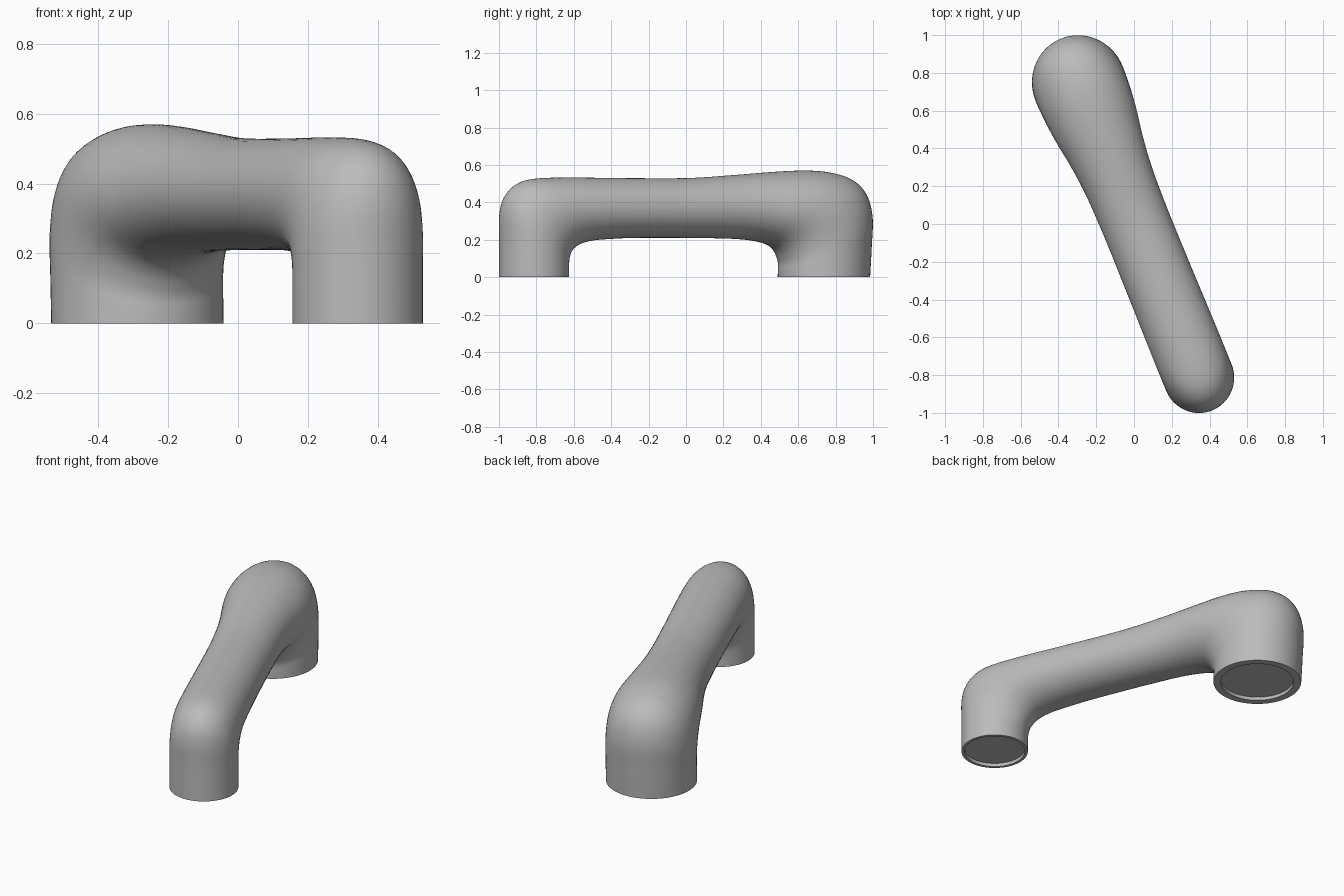
import bpy, bmesh, math
from mathutils import Vector

cube = bpy.data.objects.get("Cube")
if cube:
    bpy.data.objects.remove(cube, do_unlink=True)

# Single grey finish
grey = bpy.data.materials.new("satin grey")
grey.use_nodes = True
colour = (0.5, 0.5, 0.5, 1)
grey.diffuse_color = colour
grey.node_tree.nodes["Principled BSDF"].inputs["Base Color"].default_value = colour

# Frame of the handle: from the front foot towards the back foot
START = Vector((0.343, -0.812, 0))
END = Vector((-0.288, 0.737, 0))
ALONG = (END - START).normalized()
SIDE = Vector((-ALONG.y, ALONG.x, 0))
SEGMENTS = 64
STEPS = 6

# Sections: outer distance, outer height, inner distance, inner height, half width
SECTIONS = [
    (-.187, 0, .187, 0, .187),
    (-.187, .2, .187, .06, .187),
    (-.187, .34, .193, .105, .187),
    (-.162, .43, .213, .145, .187),
    (-.1, .495, .26, .177, .187),
    (0, .526, .33, .195, .187),
    (.2, .533, .43, .204, .186),
    (.5, .53, .58, .21, .184),
    (.88, .53, .88, .21, .183),
    (1.15, .546, 1.1, .207, .19),
    (1.38, .563, 1.22, .2, .208),
    (1.55, .57, 1.31, .186, .228),
    (1.69, .562, 1.368, .165, .24),
    (1.82, .525, 1.4, .135, .246),
    (1.9, .45, 1.418, .1, .248),
    (1.935, .33, 1.426, .07, .248),
    (1.93, .17, 1.426, .035, .247),
    (1.92, 0, 1.426, 0, .247),
]


def spline(a, b, c, d, t):
    """Catmull-Rom blend of four values."""
    return b + t / 2 * (c - a + t * (2 * a - 5 * b + 4 * c - d + t * (3 * (b - c) + d - a)))


def smooth_sections(rows):
    last = len(rows) - 1
    result = []
    for i in range(last):
        four = [rows[max(i - 1, 0)], rows[i], rows[i + 1], rows[min(i + 2, last)]]
        for k in range(STEPS):
            result.append([spline(*v, k / STEPS) for v in zip(*four)])
    return result + [rows[-1]]


def ring(bm, centre, axis_a, axis_b):
    angles = [math.tau * i / SEGMENTS for i in range(SEGMENTS)]
    return [bm.verts.new(centre + axis_a * math.cos(a) + axis_b * math.sin(a)) for a in angles]


def bridge(bm, first, second):
    for i in range(SEGMENTS):
        j = (i + 1) % SEGMENTS
        bm.faces.new((first[i], first[j], second[j], second[i]))


def recess(bm, edge, centre, radius, depth):
    """Flat rim around a shallow disc under a foot."""
    a, b = (edge[0].co - centre).normalized() * radius, SIDE * radius
    lip = ring(bm, centre, a, b)
    floor = ring(bm, centre + Vector((0, 0, depth)), a, b)
    bridge(bm, edge, lip)
    bridge(bm, lip, floor)
    bm.faces.new(floor)


# Swept handle body with both feet
bm = bmesh.new()
rings = []
for so, zo, si, zi, width in smooth_sections(SECTIONS):
    outer = START + ALONG * so + Vector((0, 0, zo))
    inner = START + ALONG * si + Vector((0, 0, zi))
    rings.append(ring(bm, (outer + inner) / 2, (outer - inner) / 2, SIDE * width))
for first, second in zip(rings, rings[1:]):
    bridge(bm, first, second)
recess(bm, rings[0], START, 0.17, 0.02)
recess(bm, rings[-1], END, 0.205, 0.02)
bmesh.ops.recalc_face_normals(bm, faces=bm.faces)

mesh = bpy.data.meshes.new("handle")
bm.to_mesh(mesh)
bm.free()
mesh.materials.append(grey)
handle = bpy.data.objects.new("handle", mesh)
bpy.context.collection.objects.link(handle)
bpy.context.view_layer.objects.active = handle
handle.select_set(True)
bpy.ops.object.shade_smooth_by_angle(angle=math.radians(35))
